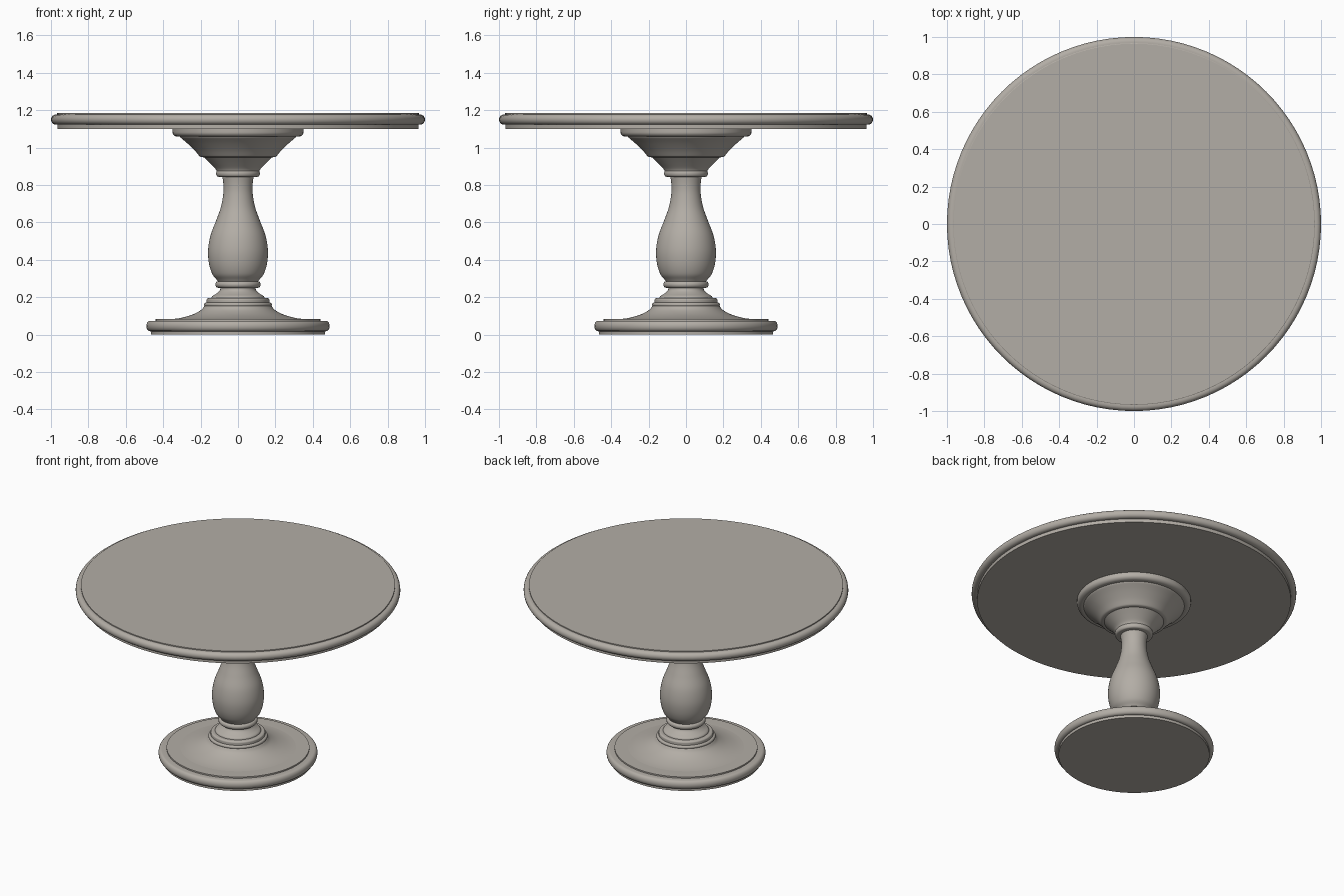
import bpy
import bmesh
import math
from mathutils import Vector

cube = bpy.data.objects.get("Cube")
if cube:
    bpy.data.objects.remove(cube, do_unlink=True)

wood = bpy.data.materials.new("warm grey wood")
wood.use_nodes = True
COLOUR = (0.45, 0.42, 0.38, 1)
wood.diffuse_color = COLOUR
wood.node_tree.nodes["Principled BSDF"].inputs["Base Color"].default_value = COLOUR


def arc(r, z, rr, rz, start, end, steps=8):
    """Elliptical moulding arc about (r, z), angles in degrees."""
    angles = [math.radians(start + (end - start) * i / steps) for i in range(steps + 1)]
    return [(r + rr * math.cos(a), z + rz * math.sin(a)) for a in angles]


def spline(points, steps=6):
    """Smooth curve through the given profile points."""
    p = [Vector(q) for q in points]
    p = [2 * p[0] - p[1]] + p + [2 * p[-1] - p[-2]]
    out = []
    for a, b, c, d in zip(p, p[1:], p[2:], p[3:]):
        for i in range(steps):
            t = i / steps
            out.append(tuple(0.5 * (2 * b + (c - a) * t + (2 * a - 5 * b + 4 * c - d) * t**2
                                    + (3 * b - a - 3 * c + d) * t**3)))
    return out + [tuple(points[-1])]


def lathe(name, profile, segments=96):
    """Turn a bottom-to-top profile of (radius, height), closed by end caps."""
    bm = bmesh.new()
    rings = []
    for r, z in profile:
        rings.append([bm.verts.new((r * math.cos(math.tau * i / segments),
                                    r * math.sin(math.tau * i / segments), z))
                      for i in range(segments)])
    for low, high in zip(rings, rings[1:]):
        for i in range(segments):
            j = (i + 1) % segments
            bm.faces.new((low[i], low[j], high[j], high[i]))
    bm.faces.new(rings[0][::-1])
    bm.faces.new(rings[-1])
    mesh = bpy.data.meshes.new(name)
    bm.to_mesh(mesh)
    bm.free()
    mesh.materials.append(wood)
    obj = bpy.data.objects.new(name, mesh)
    bpy.context.collection.objects.link(obj)
    bpy.ops.object.select_all(action="DESELECT")
    obj.select_set(True)
    bpy.context.view_layer.objects.active = obj
    bpy.ops.object.shade_smooth_by_angle(angle=math.radians(30))
    return obj


# Floor plate with rounded rim
lathe("base_plate", [(0.465, 0), (0.465, 0.018)]
      + arc(0.47, 0.046, 0.02, 0.028, -90, 90)
      + [(0.44, 0.074), (0.44, 0.083), (0.38, 0.083)])

# Concave foot sweeping up to the column
lathe("base_flare", spline([(0.40, 0.08), (0.32, 0.087), (0.25, 0.105),
                            (0.20, 0.13), (0.178, 0.155)]))

# Stacked rings and collar under the column
lathe("lower_ring", arc(0.17, 0.16, 0.012, 0.011, -90, 90))
lathe("middle_ring", [(0.168, 0.168), (0.168, 0.178)] + arc(0.155, 0.185, 0.013, 0.011, 0, 90))
lathe("lower_collar", spline([(0.142, 0.19), (0.138, 0.205), (0.115, 0.22),
                              (0.098, 0.235), (0.093, 0.252)]))
lathe("bead_ring", arc(0.105, 0.268, 0.016, 0.018, -90, 90))

# Vase-shaped column
lathe("column", spline([(0.10, 0.275), (0.115, 0.295), (0.138, 0.325), (0.155, 0.38),
                        (0.16, 0.45), (0.147, 0.53), (0.117, 0.61), (0.092, 0.68),
                        (0.079, 0.75), (0.078, 0.80), (0.084, 0.85)]))

# Neck ring and flaring capital
lathe("neck_ring", arc(0.105, 0.862, 0.012, 0.018, -90, 90))
lathe("upper_collar", spline([(0.112, 0.87), (0.122, 0.888), (0.148, 0.915), (0.185, 0.95)]))
lathe("capital", [(0.185, 0.948), (0.2, 0.95)]
      + spline([(0.205, 0.953), (0.232, 0.985), (0.27, 1.022), (0.308, 1.054)])
      + [(0.31, 1.058), (0.322, 1.058)]
      + arc(0.322, 1.083, 0.028, 0.025, -90, 0) + [(0.35, 1.1)])

# Round table top with rolled edge
lathe("table_top", [(0.966, 1.1), (0.966, 1.123)]
      + arc(0.975, 1.15, 0.025, 0.027, -90, 90)
      + [(0.967, 1.177), (0.967, 1.184), (0.964, 1.186)])
